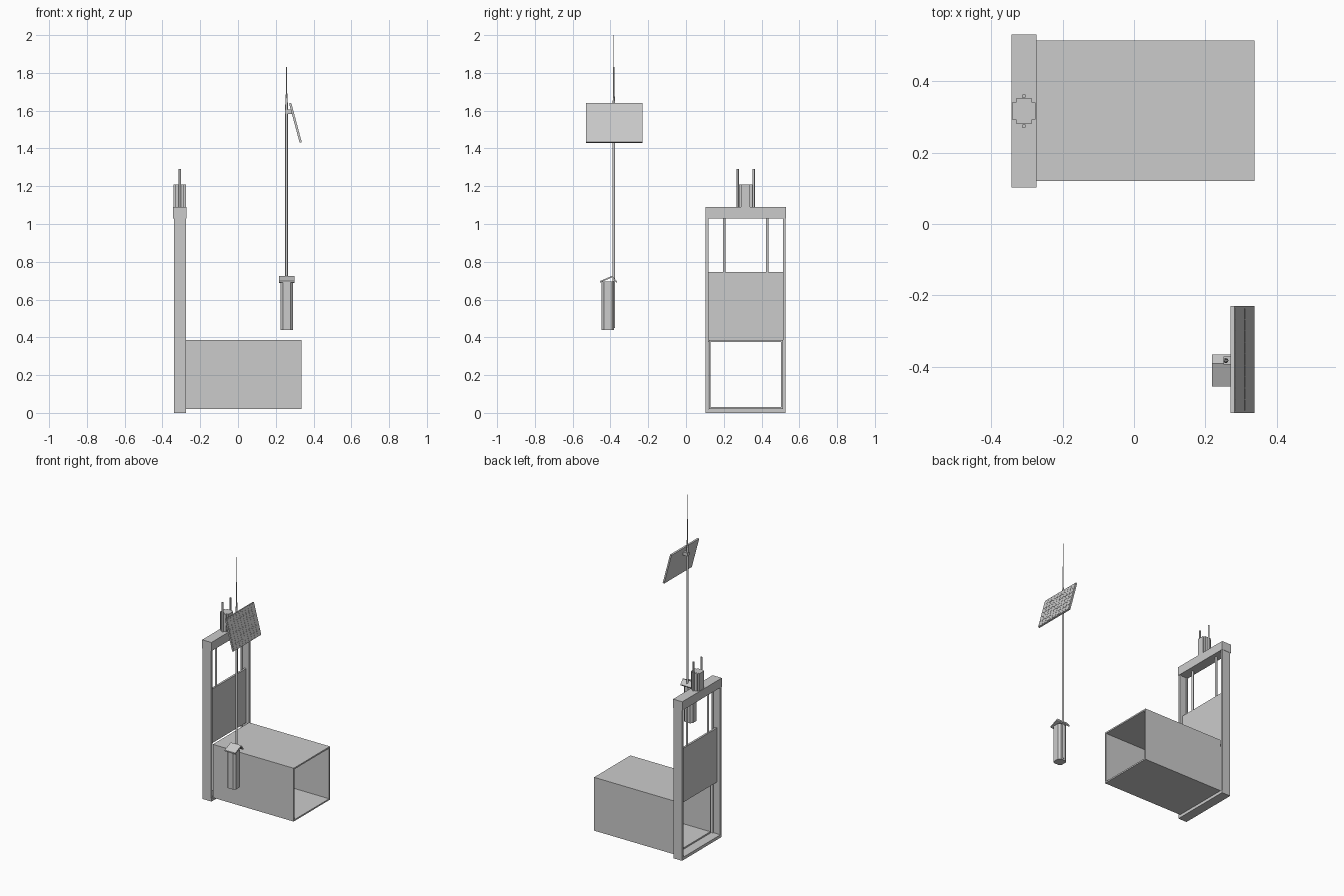
import bpy, bmesh, math
from mathutils import Matrix, Vector

if "Cube" in bpy.data.objects:
    bpy.data.objects.remove(bpy.data.objects["Cube"])


def mesh_object(name, bm):
    bmesh.ops.recalc_face_normals(bm, faces=bm.faces)
    me = bpy.data.meshes.new(name)
    bm.to_mesh(me)
    bm.free()
    ob = bpy.data.objects.new(name, me)
    bpy.context.collection.objects.link(ob)
    return ob


def add_box(bm, x, y, z):
    size = (x[1] - x[0], y[1] - y[0], z[1] - z[0])
    mid = Vector((sum(x) / 2, sum(y) / 2, sum(z) / 2))
    bmesh.ops.create_cube(bm, size=1, matrix=Matrix.Translation(mid) @ Matrix.Diagonal((*size, 1)))


def boxes(name, *parts):
    bm = bmesh.new()
    for p in parts:
        add_box(bm, *p)
    return mesh_object(name, bm)


def rod(name, x, y, z0, z1, r0, r1=None, sides=12):
    bm = bmesh.new()
    bmesh.ops.create_cone(bm, cap_ends=True, segments=sides, radius1=r0,
                          radius2=r0 if r1 is None else r1, depth=z1 - z0,
                          matrix=Matrix.Translation((x, y, (z0 + z1) / 2)))
    ob = mesh_object(name, bm)
    for p in ob.data.polygons:
        p.use_smooth = abs(p.normal.z) < 0.9
    return ob


def prism(name, pts, offset):
    bm = bmesh.new()
    f = bm.faces.new([bm.verts.new(p) for p in pts])
    ext = bmesh.ops.extrude_face_region(bm, geom=[f])
    bmesh.ops.translate(bm, vec=offset, verts=[v for v in ext['geom'] if isinstance(v, bmesh.types.BMVert)])
    return mesh_object(name, bm)


GX, GY = -0.308, 0.316   # gate centre

# Hollow culvert with open ends
boxes("culvert",
      ((-0.275, 0.337), (0.121, 0.513), (0.02, 0.03)),
      ((-0.275, 0.337), (0.121, 0.513), (0.375, 0.385)),
      ((-0.275, 0.337), (0.121, 0.130), (0.03, 0.375)),
      ((-0.275, 0.337), (0.504, 0.513), (0.03, 0.375)))

# Channel posts: an outer web with a front and back flange, gate slides between
for side, label in ((-1, "near"), (1, "far")):
    def span(a, b):
        return tuple(sorted((GY + side * a, GY + side * b)))
    boxes("gate_post_" + label,
          ((-0.340, -0.276), span(0.203, 0.212), (0, 1.03)),
          ((-0.340, -0.330), span(0.197, 0.203), (0, 1.03)),
          ((-0.286, -0.276), span(0.197, 0.203), (0, 1.03)))
    # Lifting stem of the gate and guide rod beside the motor
    rod("gate_stem_" + label, GX, GY + side * 0.114, 0.74, 1.05, 0.007)
    rod("guide_rod_" + label, GX, GY + side * 0.042, 1.08, 1.29, 0.006)

boxes("gate_sill", ((-0.340, -0.274), (GY - 0.212, GY + 0.212), (0, 0.02)))
boxes("gate_beam", ((-0.343, -0.273), (GY - 0.214, GY + 0.214), (1.03, 1.09)))
boxes("gate_plate", ((-0.315, -0.301), (GY - 0.204, GY + 0.204), (0.375, 0.745)))

# Stepped lifting motor
boxes("lift_motor",
      ((GX - 0.033, GX + 0.033), (GY - 0.024, GY + 0.024), (1.09, 1.21)),
      ((GX - 0.022, GX + 0.022), (GY - 0.035, GY + 0.035), (1.09, 1.209)))

# Mast, tapering to a whip antenna
PX, PY = 0.257, -0.382
rod("mast", PX, PY, 0.45, 1.63, 0.007)
rod("mast_taper", PX, PY, 1.63, 1.69, 0.007, 0.004)
rod("antenna_base", PX, PY, 1.69, 1.83, 0.0035)
rod("antenna_whip", PX, PY, 1.83, 2.0, 0.0012, sides=6)

# Control cabinet with chamfered corners
x0, x1, y0, y1, c = 0.224, 0.290, -0.448, -0.380, 0.013
prism("cabinet", [(x0 + c, y0, 0.44), (x1 - c, y0, 0.44), (x1, y0 + c, 0.44), (x1, y1 - c, 0.44),
                  (x1 - c, y1, 0.44), (x0 + c, y1, 0.44), (x0, y1 - c, 0.44), (x0, y0 + c, 0.44)],
      (0, 0, 0.255))

# Thin folded roof over the cabinet
prism("cabinet_roof", [(0.218, y, z) for y, z in
                       ((-0.455, 0.690), (-0.392, 0.717), (-0.368, 0.688),
                        (-0.365, 0.695), (-0.390, 0.726), (-0.455, 0.698))], (0.080, 0, 0))

# Tilted solar panel: backing plate with a grid of raised cells
tilt = Matrix.Translation((0.304, -0.379, 1.536)) @ Matrix.Rotation(math.radians(-15), 4, 'Y')
panel = boxes("solar_panel", ((-0.006, 0.005), (-0.150, 0.150), (-0.108, 0.108)))
cells = []
for i in range(9):
    for j in range(6):
        y, z = -0.144 + i * 0.032, -0.102 + j * 0.034
        cells.append(((0.004, 0.006), (y + 0.001, y + 0.031), (z + 0.001, z + 0.033)))
solar_cells = boxes("solar_cells", *cells)
for ob in (panel, solar_cells):
    ob.data.transform(tilt)

# Panel bracket on the mast
boxes("panel_bracket", ((0.250, 0.287), (PY - 0.011, PY + 0.011), (1.583, 1.605)))
